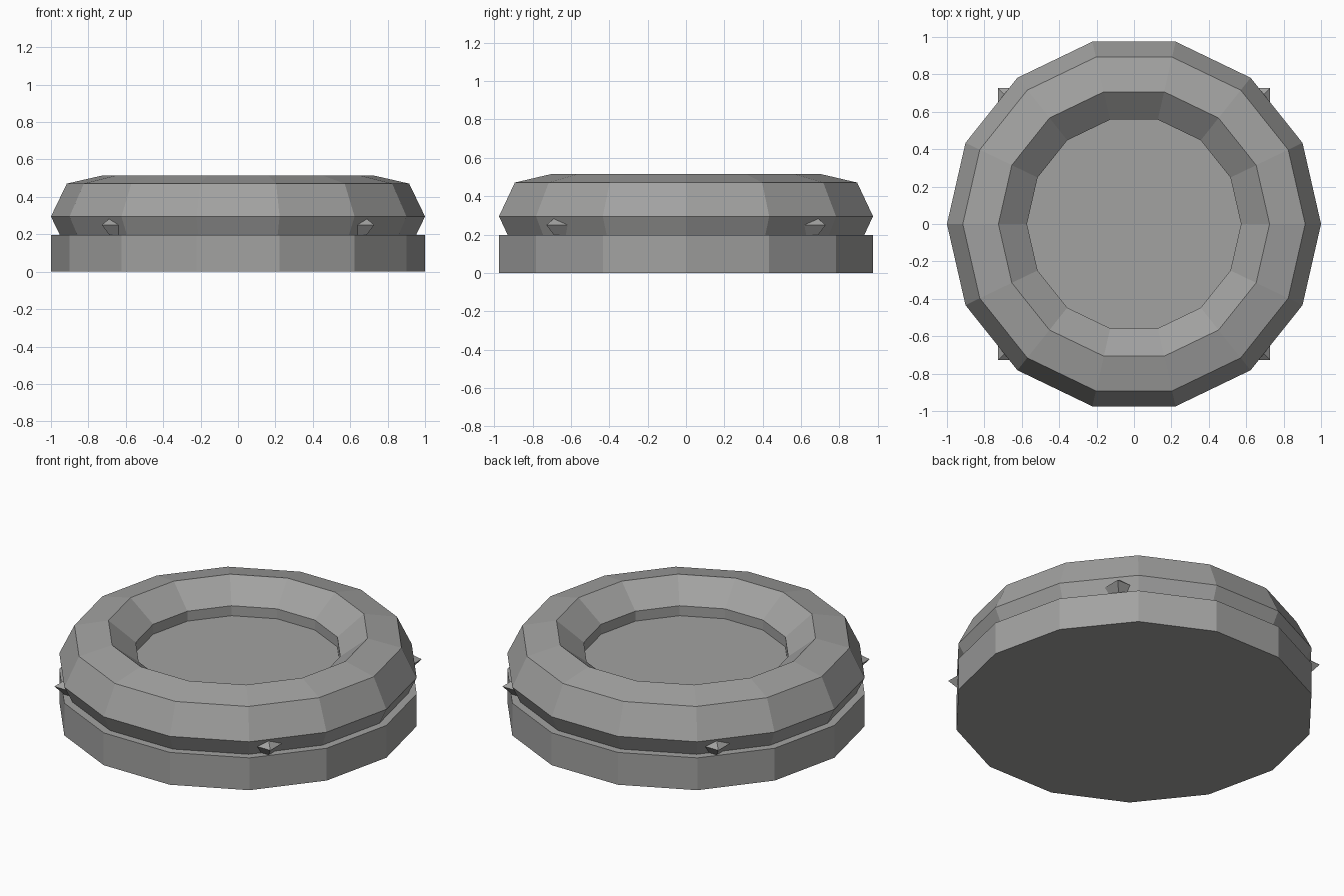
import bpy, math

if "Cube" in bpy.data.objects:
    bpy.data.objects.remove(bpy.data.objects["Cube"])

SIDES = 14
grey = bpy.data.materials.new("stone grey")
grey.diffuse_color = (0.36, 0.36, 0.355, 1)
grey.use_nodes = True
grey.node_tree.nodes["Principled BSDF"].inputs["Base Color"].default_value = grey.diffuse_color


def add_mesh(name, verts, faces):
    me = bpy.data.meshes.new(name)
    me.from_pydata(verts, [], faces)
    me.update()
    me.materials.append(grey)
    ob = bpy.data.objects.new(name, me)
    bpy.context.collection.objects.link(ob)
    return ob


def drum(name, r, z0, z1):
    """Closed prism with a corner on the x axis."""
    n = SIDES
    verts = [(r * math.cos(2 * math.pi * k / n), r * math.sin(2 * math.pi * k / n), z)
             for z in (z0, z1) for k in range(n)]
    faces = [tuple(range(n))[::-1], tuple(range(n, 2 * n))]
    faces += [(k, (k + 1) % n, n + (k + 1) % n, n + k) for k in range(n)]
    return add_mesh(name, verts, faces)


# Base disc and raised inner floor
drum("base", 1.0, 0.0, 0.197)
drum("inner_floor", 0.62, 0.15, 0.332)

# Faceted rim ring with a seven-sided section
bpy.ops.mesh.primitive_torus_add(major_segments=SIDES, minor_segments=7,
                                 major_radius=0.775, minor_radius=0.225,
                                 location=(0, 0, 0.295))
ring = bpy.context.object
ring.name = "rim_ring"
ring.data.materials.append(grey)
for p in ring.data.polygons:
    p.use_smooth = False

# Four small studs poking out below the rim
c, h, z = 0.657, 0.071, 0.25
for i, (sx, sy) in enumerate([(1, 1), (-1, 1), (-1, -1), (1, -1)]):
    x, y = sx * c, sy * c
    verts = [(x + h, y + h, z), (x - h, y + h, z), (x - h, y - h, z), (x + h, y - h, z),
             (x, y, z + 0.06), (x, y, z - 0.095)]
    faces = [(k, (k + 1) % 4, 4) for k in range(4)] + [((k + 1) % 4, k, 5) for k in range(4)]
    add_mesh(f"stud_{i + 1}", verts, faces)
